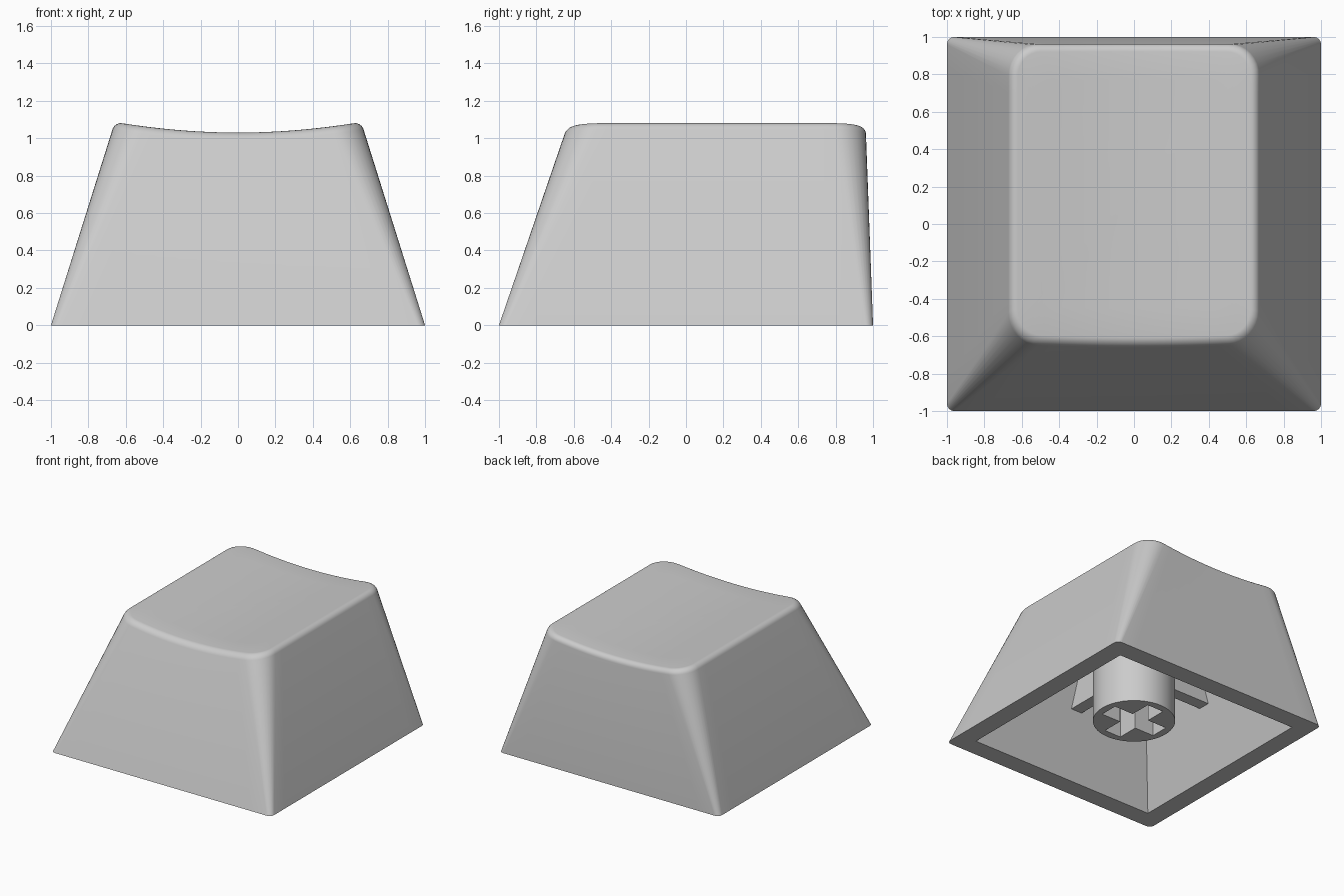
import bpy, bmesh, math

if "Cube" in bpy.data.objects:
    bpy.data.objects.remove(bpy.data.objects["Cube"])

mat = bpy.data.materials.new("light grey plastic")
mat.diffuse_color = (0.6, 0.6, 0.6, 1)
mat.use_nodes = True
mat.node_tree.nodes["Principled BSDF"].inputs["Base Color"].default_value = mat.diffuse_color

WALL, CEILING = 0.155, 0.87


def finish(bm, name):
    bmesh.ops.remove_doubles(bm, verts=bm.verts[:], dist=1e-5)
    bmesh.ops.recalc_face_normals(bm, faces=bm.faces[:])
    me = bpy.data.meshes.new(name)
    bm.to_mesh(me)
    bm.free()
    ob = bpy.data.objects.new(name, me)
    bpy.context.collection.objects.link(ob)
    me.materials.append(mat)
    return ob


def smooth(ob):
    bpy.ops.object.select_all(action='DESELECT')
    ob.select_set(True)
    bpy.context.view_layer.objects.active = ob
    bpy.ops.object.shade_smooth_by_angle(angle=math.radians(30))


def bounds(z, inset=0.0):
    """Half width, front y and back y of the tapered body at height z."""
    return 1 - 0.314 * z - inset, -1 + 0.343 * z + inset, 1 - 0.037 * z - inset


def dish(x):
    return 1.03 + 0.13 * x * x


def outline(z, inset, r, i, seg=8, n=14):
    """Point i of a rounded rectangle; every side has n steps, every corner seg."""
    hx, y0, y1 = bounds(z, inset)
    corners = [(hx - r, y0 + r, -90), (hx - r, y1 - r, 0),
               (-hx + r, y1 - r, 90), (-hx + r, y0 + r, 180)]
    c, k = divmod(i, seg + n)

    def arc(c, k):
        cx, cy, a = corners[c % 4]
        a = math.radians(a + 90 * k / seg)
        return cx + r * math.cos(a), cy + r * math.sin(a)
    if k <= seg:
        return arc(c, k)
    t = (k - seg) / n
    p, q = arc(c, seg), arc(c + 1, 0)
    return p[0] + (q[0] - p[0]) * t, p[1] + (q[1] - p[1]) * t


COUNT = 4 * (8 + 14)


def flat_ring(z, inset, r):
    return [(*outline(z, inset, r, i), z) for i in range(COUNT)]


def dished_ring(drop, inset):
    """Ring that follows the scooped top, lowered by drop."""
    pts = []
    for i in range(COUNT):
        z = 1.05
        for _ in range(6):
            x, y = outline(z, inset, 0.04 + 0.12 * z - inset, i)
            z = dish(x) - drop
        pts.append((x, y, z))
    return pts


# Cap shell: ceiling, inner wall, rim, outer wall, rounded edge, scooped top
rings = [flat_ring(CEILING, WALL, 0), flat_ring(0, WALL, 0), flat_ring(0, 0, 0.04)]
FILLET = 0.04
for s in range(7):
    a = math.radians(90 * s / 6)
    rings.append(dished_ring(FILLET * (1 - math.sin(a)), FILLET * (1 - math.cos(a))))
edge = rings[-1]
for k in (0.8, 0.6, 0.4, 0.2, 0.05):
    rings.append([(x * k, 0.165 + (y - 0.165) * k, dish(x * k)) for x, y, _ in edge])
bm = bmesh.new()
vr = [[bm.verts.new(p) for p in ring] for ring in rings]
for a, b in zip(vr, vr[1:]):
    for i in range(COUNT):
        j = (i + 1) % COUNT
        bm.faces.new((a[i], a[j], b[j], b[i]))
bm.faces.new(vr[0])
bm.faces.new(vr[-1])
bmesh.ops.dissolve_degenerate(bm, dist=1e-5, edges=bm.edges[:])
smooth(finish(bm, "cap_shell"))


def prism(points, vec, name):
    bm = bmesh.new()
    f = bm.faces.new([bm.verts.new(p) for p in points])
    ext = bmesh.ops.extrude_face_region(bm, geom=[f])
    bmesh.ops.translate(bm, vec=vec, verts=[v for v in ext["geom"]
                                            if isinstance(v, bmesh.types.BMVert)])
    return finish(bm, name)


# Stem with a cross-shaped socket
STEM_Z, RIB_Z, R = 0.115, 0.5, 0.31
circle = [(R * math.cos(math.tau * i / 64), R * math.sin(math.tau * i / 64), STEM_Z)
          for i in range(64)]
stem = prism(circle, (0, 0, CEILING + 0.02 - STEM_Z), "stem")
L, W = 0.25, 0.075
quarter = [(L, -W), (L, W), (W, W)]
cross = []
for q in range(4):
    c, s = [(1, 0), (0, 1), (-1, 0), (0, -1)][q]
    cross += [(x * c - y * s, x * s + y * c, 0.0) for x, y in quarter]
cutter = prism(cross, (0, 0, RIB_Z - 0.005), "socket_cutter")
cutter.hide_render = True
mod = stem.modifiers.new("socket", 'BOOLEAN')
mod.operation, mod.object, mod.solver = 'DIFFERENCE', cutter, 'EXACT'
smooth(stem)
bpy.ops.object.modifier_apply(modifier="socket")
bpy.data.objects.remove(cutter)

# Crossed ribs reaching from wall to wall
T = 0.05
lo, hi = bounds(RIB_Z, WALL - 0.01), bounds(CEILING + 0.01, WALL - 0.01)
prism([(-lo[0], -T, RIB_Z), (lo[0], -T, RIB_Z), (hi[0], -T, CEILING + 0.01),
       (-hi[0], -T, CEILING + 0.01)], (0, 2 * T, 0), "rib_across")
prism([(-T, lo[1], RIB_Z), (-T, lo[2], RIB_Z), (-T, hi[2], CEILING + 0.01),
       (-T, hi[1], CEILING + 0.01)], (2 * T, 0, 0), "rib_lengthwise")
